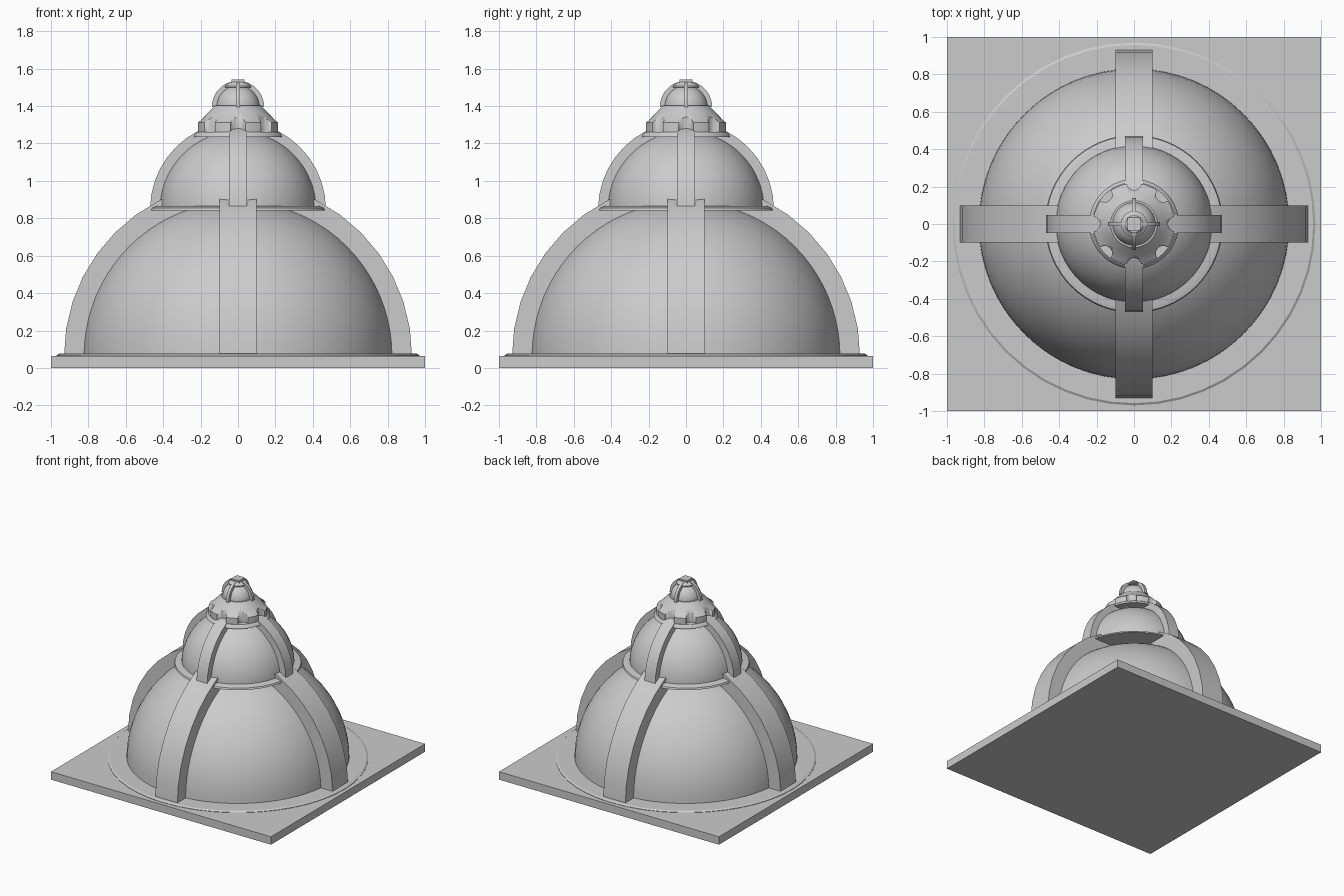
import bpy, bmesh, math
from math import sin, cos, pi

if "Cube" in bpy.data.objects:
    bpy.data.objects.remove(bpy.data.objects["Cube"], do_unlink=True)

stone = bpy.data.materials.new("light_grey")
GREY = (0.6, 0.6, 0.6, 1)
stone.use_nodes = True
stone.diffuse_color = GREY
stone.node_tree.nodes["Principled BSDF"].inputs["Base Color"].default_value = GREY


def finish(name, bm, smooth=True):
    bmesh.ops.recalc_face_normals(bm, faces=bm.faces)
    mesh = bpy.data.meshes.new(name)
    bm.to_mesh(mesh)
    bm.free()
    mesh.materials.append(stone)
    obj = bpy.data.objects.new(name, mesh)
    bpy.context.collection.objects.link(obj)
    if smooth:
        bpy.ops.object.select_all(action="DESELECT")
        obj.select_set(True)
        bpy.context.view_layer.objects.active = obj
        bpy.ops.object.shade_smooth_by_angle(angle=math.radians(30))
    return obj


def box(name, half, z0, z1):
    bm = bmesh.new()
    bmesh.ops.create_cube(bm, size=1)
    for v in bm.verts:
        v.co = (v.co.x * 2 * half, v.co.y * 2 * half, z0 + (v.co.z + 0.5) * (z1 - z0))
    return finish(name, bm, False)


def lathe(name, profile, sides=64):
    """Closed solid of revolution from (radius, height) points, bottom to top."""
    bm = bmesh.new()
    rings = []
    for r, z in profile:
        rings.append([bm.verts.new((r * cos(2 * pi * i / sides), r * sin(2 * pi * i / sides), z))
                      for i in range(sides)])
    for low, high in zip(rings, rings[1:]):
        for i in range(sides):
            j = (i + 1) % sides
            bm.faces.new((low[i], low[j], high[j], high[i]))
    bm.faces.new(rings[0])
    bm.faces.new(rings[-1])
    return finish(name, bm)


def dome(name, radius, z, steps=20):
    arc = [pi / 2 * i / steps for i in range(steps)]
    return lathe(name, [(radius * cos(a), z + radius * sin(a)) for a in arc])


def arch(name, radius, inner, z, width, turn, steps=20):
    """Half-ring band that wraps over a dome."""
    bm = bmesh.new()
    sections = []
    for i in range(steps + 1):
        a = pi * i / steps
        section = []
        for r, w in ((inner, -width), (radius, -width), (radius, width), (inner, width)):
            x, y = r * cos(a), w / 2
            section.append(bm.verts.new((x, y, z + r * sin(a)) if not turn
                                        else (-y, x, z + r * sin(a))))
        sections.append(section)
    for s, t in zip(sections, sections[1:]):
        for k in range(4):
            m = (k + 1) % 4
            bm.faces.new((s[k], s[m], t[m], t[k]))
    bm.faces.new(sections[0])
    bm.faces.new(sections[-1])
    return finish(name, bm)


# Square plinth and the low round step on it
box("base_slab", 1.0, 0, 0.065)
lathe("round_step", [(0.97, 0.06), (0.97, 0.068), (0.958, 0.076)], 48)

# Domes, each wrapped by two crossing ribs
for tier, radius, rib, z, width in (("lower", 0.83, 0.93, 0.066, 0.2),
                                    ("middle", 0.42, 0.47, 0.848, 0.096),
                                    ("upper", 0.115, 0.14, 1.395, 0.024)):
    dome(tier + "_dome", radius, z)
    for turn, side in enumerate(("cross", "long")):
        arch(f"{tier}_{side}_rib", rib, radius - 0.02, z, width, turn)

# Collars between the tiers
lathe("lower_collar", [(0.475, 0.842), (0.47, 0.856), (0.445, 0.865)])
lathe("middle_collar", [(0.24, 1.235), (0.235, 1.25), (0.222, 1.262)])

# Lantern drum with eight scalloped niches
drum = lathe("lantern_drum", [(0.218, 1.255), (0.218, 1.312), (0.195, 1.328),
                              (0.165, 1.36), (0.14, 1.385), (0.125, 1.402)])
bm = bmesh.new()
for i in range(8):
    a = pi / 4 * i
    made = bmesh.ops.create_cone(bm, cap_ends=True, segments=20, radius1=0.04,
                                 radius2=0.04, depth=0.2)
    bmesh.ops.translate(bm, verts=made["verts"],
                        vec=(0.222 * cos(a), 0.222 * sin(a), 1.362))
cutter = finish("niche_cutter", bm)
cutter.hide_render = True
cutter.hide_set(True)
cut = drum.modifiers.new("niches", "BOOLEAN")
cut.operation = "DIFFERENCE"
cut.solver = "EXACT"
cut.object = cutter
bpy.context.view_layer.objects.active = drum
drum.select_set(True)
bpy.ops.object.modifier_apply(modifier=cut.name)
bpy.data.objects.remove(cutter, do_unlink=True)

# Crown of the lantern
lathe("finial_disc", [(0.07, 1.5), (0.07, 1.508), (0.05, 1.522), (0.045, 1.53)], 32)
box("finial_cap", 0.036, 1.52, 1.542)
